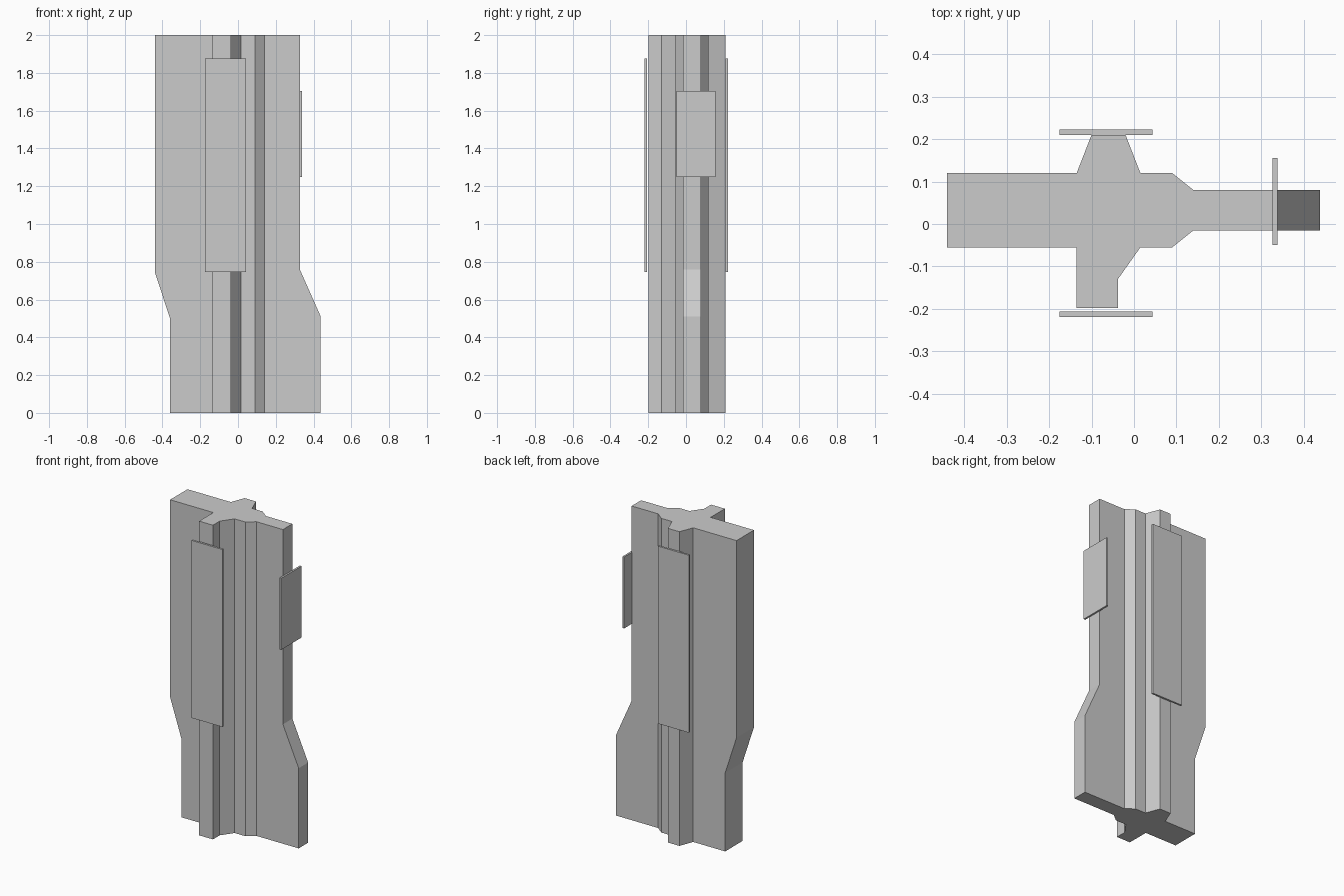
import bpy, bmesh

if "Cube" in bpy.data.objects:
    bpy.data.objects.remove(bpy.data.objects["Cube"])

grey = bpy.data.materials.new("plain_grey")
grey.diffuse_color = (0.6, 0.6, 0.6, 1)
grey.use_nodes = True
grey.node_tree.nodes["Principled BSDF"].inputs["Base Color"].default_value = grey.diffuse_color


def finish(name, bm):
    bmesh.ops.recalc_face_normals(bm, faces=bm.faces)
    mesh = bpy.data.meshes.new(name)
    bm.to_mesh(mesh)
    bm.free()
    mesh.materials.append(grey)
    obj = bpy.data.objects.new(name, mesh)
    bpy.context.collection.objects.link(obj)
    return obj


def plate(name, lo, hi):
    bm = bmesh.new()
    bmesh.ops.create_cube(bm, size=1)
    for v in bm.verts:
        v.co = [(a + b) / 2 + c * (b - a) for a, b, c in zip(lo, hi, v.co)]
    return finish(name, bm)


# Cross-section of the pillar; "L" and "R" mark the stepped wing ends
section = [("L", -0.055), (-0.135, -0.055), (-0.135, -0.198), (-0.038, -0.198),
           (-0.038, -0.13), (0.015, -0.055), (0.09, -0.055), (0.14, -0.015),
           ("R", -0.015), ("R", 0.08), (0.14, 0.08), (0.09, 0.12),
           (0.015, 0.12), (-0.02, 0.21), (-0.10, 0.21), (-0.135, 0.12),
           ("L", 0.12)]

# Levels: left z, right z, left end, right end
levels = [(0, 0, -0.36, 0.438), (0.5, 0.51, -0.36, 0.438),
          (0.745, 0.76, -0.44, 0.327), (2, 2, -0.44, 0.327)]

# Pillar body, lofted through the levels
bm = bmesh.new()
rings = []
for zl, zr, left, right in levels:
    ends = {"L": left, "R": right}
    rings.append([bm.verts.new((ends.get(x, x), y, zl if x == "L" or (x != "R" and x < -0.05) else zr))
                  for x, y in section])
n = len(section)
for a, b in zip(rings, rings[1:]):
    for i in range(n):
        j = (i + 1) % n
        bm.faces.new((a[i], a[j], b[j], b[i]))
bm.faces.new(rings[0])
bm.faces.new(rings[-1])
finish("pillar_body", bm)

# Thin panels standing on the ribs and the narrow wing end
plate("front_panel", (-0.175, -0.219, 0.745), (0.043, -0.206, 1.875))
plate("back_panel", (-0.175, 0.210, 0.745), (0.043, 0.222, 1.875))
plate("side_panel", (0.326, -0.05, 1.25), (0.338, 0.156, 1.705))
